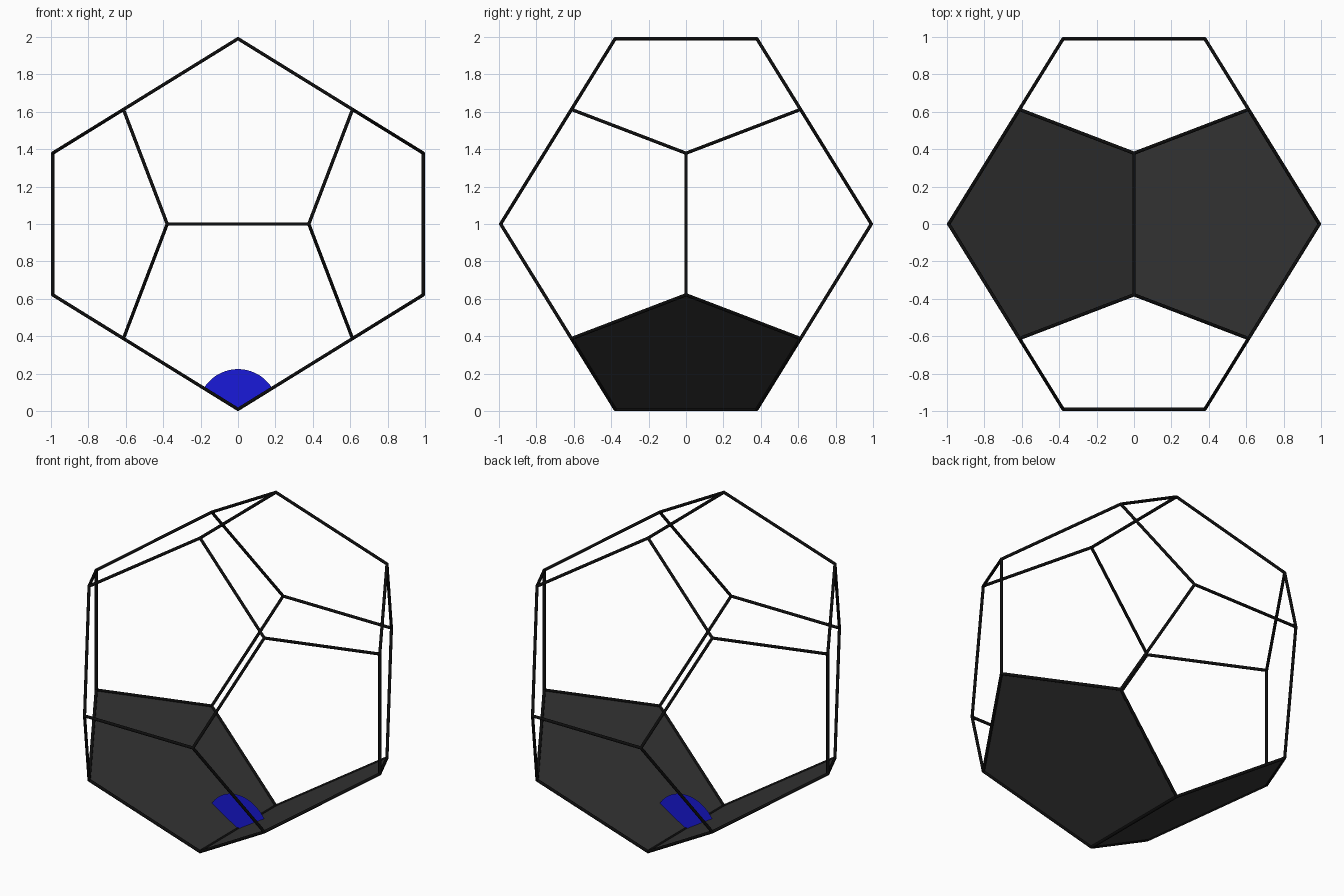
import bpy, bmesh
from math import sin, cos, atan, sqrt, radians
from itertools import combinations, product
from mathutils import Vector, Matrix

if "Cube" in bpy.data.objects:
    bpy.data.objects.remove(bpy.data.objects["Cube"])

PHI = (1 + sqrt(5)) / 2
R = 0.009                      # edge rod radius
C = 1 - R                      # outermost vertex coordinate
A, B = C / PHI, C / PHI ** 2
UP = Vector((0, 0, 1))


def material(name, rgb):
    m = bpy.data.materials.new(name)
    m.diffuse_color = (*rgb, 1)
    m.use_nodes = True
    m.node_tree.nodes["Principled BSDF"].inputs["Base Color"].default_value = m.diffuse_color
    return m


def finish(bm, name, mat, smooth=False):
    me = bpy.data.meshes.new(name)
    bm.to_mesh(me)
    bm.free()
    me.materials.append(mat)
    for p in me.polygons:
        p.use_smooth = smooth
    ob = bpy.data.objects.new(name, me)
    bpy.context.collection.objects.link(ob)
    return ob


def flat_face(name, points, mat):
    bm = bmesh.new()
    bm.faces.new([bm.verts.new(p) for p in points])
    return finish(bm, name, mat)


black = material("black", (0.004, 0.004, 0.004))
charcoal = material("charcoal", (0.035, 0.035, 0.035))
blue = material("blue", (0.01, 0.01, 0.7))

# Dodecahedron corners
corners = [Vector(p) * A + UP for p in product((-1, 1), repeat=3)]
for s, t in product((-1, 1), repeat=2):
    corners += [Vector(p) + UP for p in
                ((0, s * B, t * C), (s * B, t * C, 0), (s * C, 0, t * B))]

# Edge rods with ball joints
bm = bmesh.new()
for p, q in combinations(corners, 2):
    d = q - p
    if abs(d.length - 2 * B) < 0.001:
        place = Matrix.Translation((p + q) / 2) @ d.to_track_quat('Z', 'Y').to_matrix().to_4x4()
        bmesh.ops.create_cone(bm, segments=16, radius1=R, radius2=R,
                              depth=d.length, matrix=place)
for p in corners:
    bmesh.ops.create_uvsphere(bm, u_segments=16, v_segments=8, radius=R,
                              matrix=Matrix.Translation(p))
finish(bm, "edge_frame", black, smooth=True)

# Two filled faces meeting at the bottom edge
for side, name in ((-1, "left_face"), (1, "right_face")):
    pts = [(0, -B, 1 - C), (side * A, -A, 1 - A), (side * C, 0, 1 - B),
           (side * A, A, 1 - A), (0, B, 1 - C)]
    flat_face(name, pts if side < 0 else pts[::-1], charcoal)

# Angle marker: sector spanning the angle between the two faces
half, radius, steps = atan(PHI), 0.215, 32
arc = [(radius * sin(a), 0, R + radius * cos(a))
       for a in (half * (2 * i / steps - 1) for i in range(steps + 1))]
flat_face("angle_sector", [(0, 0, R)] + arc[::-1], blue)
